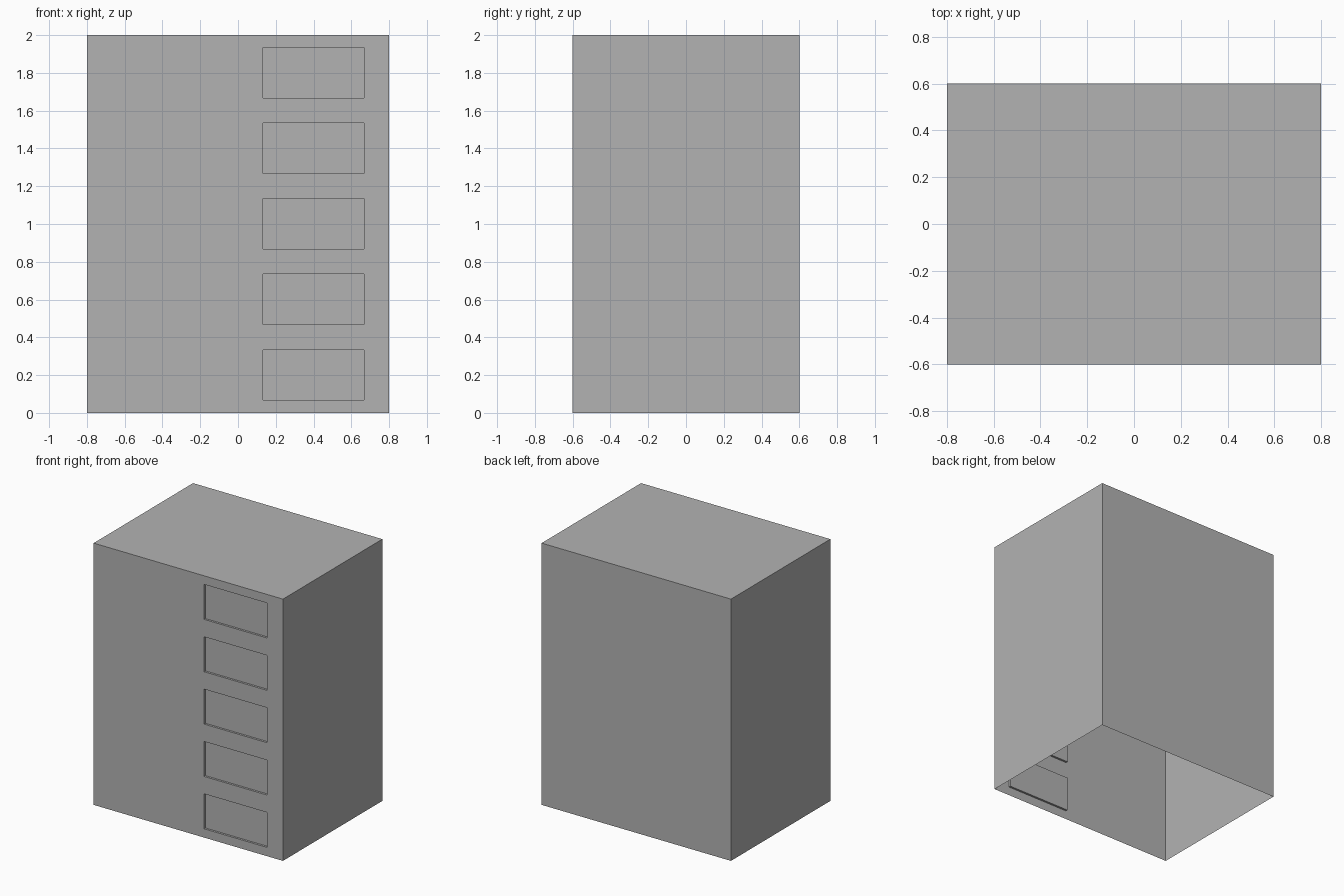
import bpy
import bmesh
from mathutils import Vector

cube = bpy.data.objects.get("Cube")
if cube:
    bpy.data.objects.remove(cube, do_unlink=True)

WIDTH, DEPTH, HEIGHT = 1.6, 1.2, 2.0
PANE_LEFT, PANE_RIGHT = 0.133, 0.667
PANE_HEIGHT, FIRST_SILL, SPACING, FLOORS = 0.267, 0.067, 0.4, 5
RECESS = 0.016

# Single matte grey
grey = bpy.data.materials.new("plain grey")
grey.use_nodes = True
grey.diffuse_color = (0.45, 0.45, 0.45, 1)
grey.node_tree.nodes["Principled BSDF"].inputs["Base Color"].default_value = grey.diffuse_color

# Thin-walled shell, open underneath
bm = bmesh.new()
bmesh.ops.create_cube(bm, size=1)
bmesh.ops.scale(bm, vec=(WIDTH, DEPTH, HEIGHT), verts=bm.verts)
bmesh.ops.translate(bm, vec=(0, 0, HEIGHT / 2), verts=bm.verts)
bm.normal_update()
bmesh.ops.delete(bm, geom=[f for f in bm.faces if f.normal.z < -0.5], context='FACES_ONLY')


def front_faces():
    bm.normal_update()
    return [f for f in bm.faces if f.normal.y < -0.5]


def cut_front(point, normal):
    faces = front_faces()
    edges = {e for f in faces for e in f.edges}
    verts = {v for f in faces for v in f.verts}
    bmesh.ops.bisect_plane(bm, geom=faces + list(edges) + list(verts),
                           plane_co=Vector(point), plane_no=Vector(normal))


# Cut the front wall along the pane borders
sills = [FIRST_SILL + i * SPACING for i in range(FLOORS)]
for x in (PANE_LEFT, PANE_RIGHT):
    cut_front((x, 0, 0), (1, 0, 0))
for sill in sills:
    for z in (sill, sill + PANE_HEIGHT):
        cut_front((0, 0, z), (0, 0, 1))

# Push the panes into the wall
panes = []
for f in front_faces():
    c = f.calc_center_median()
    if PANE_LEFT < c.x < PANE_RIGHT and any(s < c.z < s + PANE_HEIGHT for s in sills):
        panes.append(f)
pushed = bmesh.ops.extrude_discrete_faces(bm, faces=panes)["faces"]
bmesh.ops.translate(bm, vec=(0, RECESS, 0), verts=list({v for f in pushed for v in f.verts}))

# Merge the leftover flat strips of wall
bmesh.ops.dissolve_limit(bm, angle_limit=0.01, verts=bm.verts, edges=bm.edges)
bm.normal_update()

mesh = bpy.data.meshes.new("building_shell")
bm.to_mesh(mesh)
bm.free()
mesh.materials.append(grey)
bpy.context.collection.objects.link(bpy.data.objects.new("building_shell", mesh))
